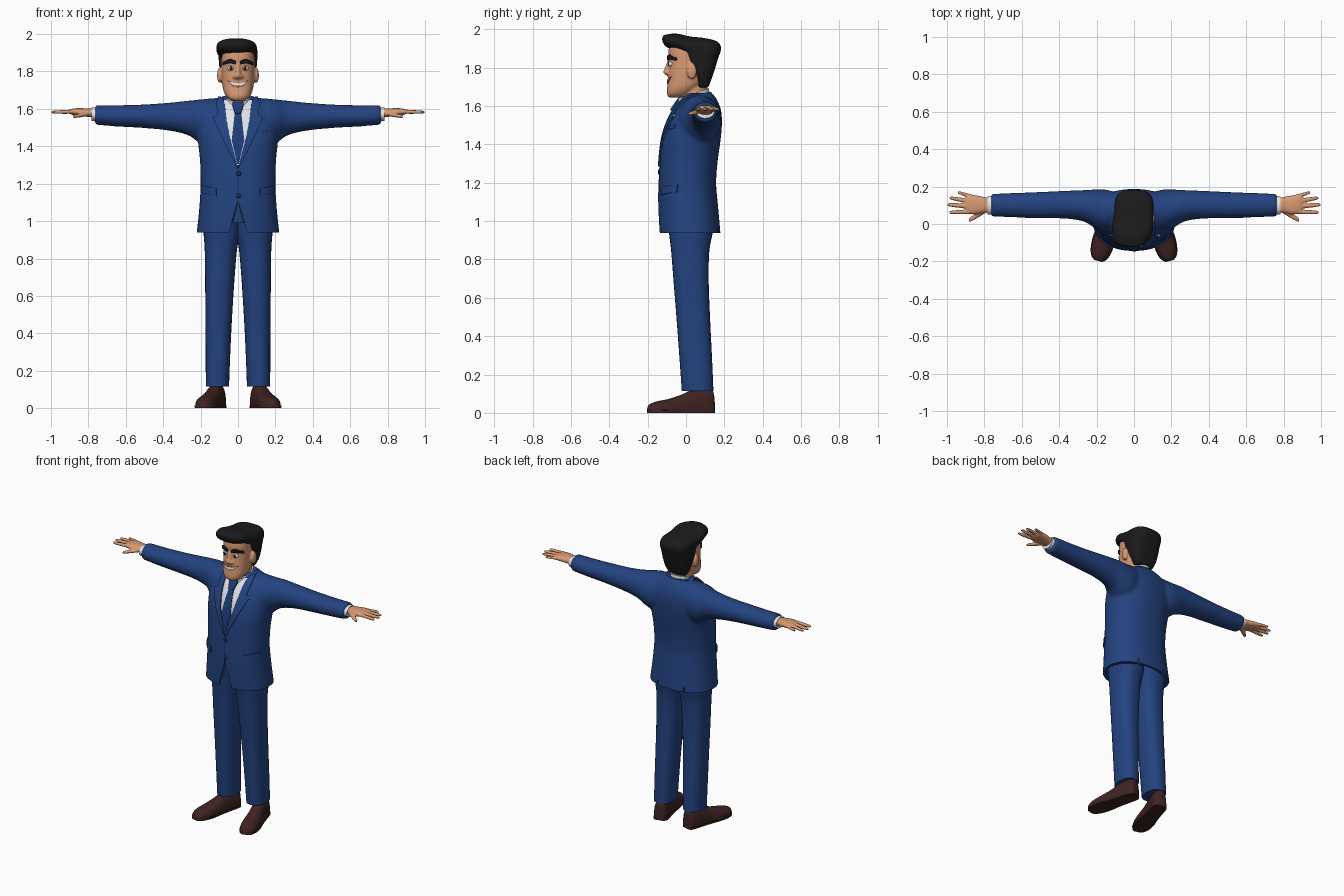
import bpy, bmesh
from math import cos, sin, pi, radians
from mathutils import Matrix, Vector
from mathutils.bvhtree import BVHTree

if "Cube" in bpy.data.objects:
    bpy.data.objects.remove(bpy.data.objects["Cube"])


def material(name, r, g, b):
    m = bpy.data.materials.new(name)
    m.use_nodes = True
    m.diffuse_color = (r, g, b, 1)
    node = next(n for n in m.node_tree.nodes if n.type == 'BSDF_PRINCIPLED')
    node.inputs["Base Color"].default_value = (r, g, b, 1)
    node.inputs["Roughness"].default_value = 0.8
    return m


SUIT = material("suit_blue", .017, .056, .215)
SEAM = material("seam_navy", .008, .025, .1)
TIE = material("tie_blue", .013, .045, .18)
SHIRT = material("shirt_white", .75, .77, .8)
SKIN = material("skin", .68, .32, .17)
HAIR = material("hair_black", .011, .011, .012)
SHOE = material("shoe_brown", .05, .017, .016)
DARK = material("eye_brown", .03, .012, .008)
LIP = material("lip_brown", .28, .09, .05)


def spread(secs, k=4):
    """Smoothly interpolate sections whose first value is the position."""
    n, out = len(secs), []
    vec = [Vector(s) for s in secs]

    def slope(i):
        a, b = vec[max(i - 1, 0)], vec[min(i + 1, n - 1)]
        return (b - a) / (b[0] - a[0])
    for i in range(n - 1):
        h = vec[i + 1][0] - vec[i][0]
        for j in range(k):
            t = j / k
            s = t * t * (3 - 2 * t)
            out.append(vec[i] * (1 - s) + vec[i + 1] * s
                       + slope(i) * (h * t * (1 - t) ** 2)
                       - slope(i + 1) * (h * t * t * (1 - t)))
    return out + [vec[-1]]


def loft(bm, axis, secs, p=2.0, n=28, warp=None, k=4):
    """Closed body through rounded sections (position, u0, u1, v0, v1)."""
    rings = []
    for t, u0, u1, v0, v1 in spread(secs, k):
        ring = []
        for i in range(n):
            c, s = cos(2 * pi * i / n), sin(2 * pi * i / n)
            c, s = [abs(q) ** (2 / p) * (1 if q > 0 else -1) for q in (c, s)]
            u, v = (u0 + u1 + (u1 - u0) * c) / 2, (v0 + v1 + (v1 - v0) * s) / 2
            co = {'X': (t, u, v), 'Y': (u, t, v), 'Z': (u, v, t)}[axis]
            ring.append(bm.verts.new(warp(*co) if warp else co))
        rings.append(ring)
    for a, b in zip(rings, rings[1:]):
        for i in range(n):
            bm.faces.new((a[i], a[i - 1], b[i - 1], b[i]))
    bm.faces.new(rings[0])
    bm.faces.new(rings[-1][::-1])


def ball(bm, centre, size):
    bmesh.ops.create_uvsphere(bm, u_segments=20, v_segments=12, radius=1,
                              matrix=Matrix.LocRotScale(Vector(centre), None, Vector(size)))


def finish(name, bm, mat, mirror=False, voxel=0, smooth=6, cutter=None, shell=0):
    if not shell:
        bmesh.ops.recalc_face_normals(bm, faces=bm.faces[:])
    me = bpy.data.meshes.new(name)
    bm.to_mesh(me)
    bm.free()
    me.materials.append(mat)
    ob = bpy.data.objects.new(name, me)
    bpy.context.collection.objects.link(ob)
    if shell:
        m = ob.modifiers.new("thickness", 'SOLIDIFY')
        m.thickness, m.offset = shell, -1
    if mirror:
        ob.modifiers.new("mirror", 'MIRROR').use_mirror_merge = False
    if voxel:
        m = ob.modifiers.new("blend", 'REMESH')
        m.mode, m.voxel_size = 'VOXEL', voxel
        m = ob.modifiers.new("soften", 'SMOOTH')
        m.iterations = smooth
    if cutter:
        m = ob.modifiers.new("cut", 'BOOLEAN')
        m.operation, m.object, m.solver = 'DIFFERENCE', cutter, 'EXACT'
        m.use_self = True
    bpy.ops.object.select_all(action='DESELECT')
    ob.select_set(True)
    bpy.context.view_layer.objects.active = ob
    bpy.ops.object.convert(target='MESH')
    bpy.ops.object.shade_smooth_by_angle(angle=radians(42))
    return ob


def surface(ob):
    bpy.context.view_layer.update()
    return BVHTree.FromObject(ob, bpy.context.evaluated_depsgraph_get())


def patch(name, tree, rungs, mat, lift=.006, mirror=False, cols=12, steps=5):
    """Thin plate laid on a surface; rungs are (xa, za, xb, zb) seen from the front."""
    rows = [Vector(a).lerp(Vector(b), j / steps)
            for a, b in zip(rungs, rungs[1:]) for j in range(steps)] + [Vector(rungs[-1])]
    bm, grid = bmesh.new(), []
    for r in rows:
        line = []
        for i in range(cols + 1):
            f = i / cols
            start = Vector((r[0] + (r[2] - r[0]) * f, -1, r[1] + (r[3] - r[1]) * f))
            hit, normal, *_ = tree.ray_cast(start, Vector((0, 1, 0)))
            if hit is None:
                hit, normal, *_ = tree.find_nearest(Vector((start.x, 0, start.z)))
            line.append(bm.verts.new(hit + normal * lift))
        grid.append(line)
    for a, b in zip(grid, grid[1:]):
        for i in range(cols):
            bm.faces.new((a[i], a[i + 1], b[i + 1], b[i]))
    bm.normal_update()
    if sum(f.normal.y for f in bm.faces) > 0:
        bmesh.ops.reverse_faces(bm, faces=bm.faces[:])
    return finish(name, bm, mat, mirror, shell=lift)


# Cutter for the hem: flat trim, front notch and two back vents
bm = bmesh.new()
loft(bm, 'Z', [(.8, -.5, .5, -.5, .5), (.938, -.5, .5, -.5, .5)], p=4, k=1)
loft(bm, 'Z', [(.9, -.208, .208, -.124, .168), (.99, -.2, .2, -.128, .16)], k=1)
loft(bm, 'Z', [(.9, -.06, .06, -.2, -.1), (1.1, -.003, .003, -.2, -.115)], p=6, k=1)
for x in (-.1, .1):
    loft(bm, 'Z', [(.9, x - .012, x + .012, .1, .25), (.97, x - .002, x + .002, .12, .25)], p=6, k=1)
hem_cutter = finish("hem_cutter", bm, SUIT)
hem_cutter.hide_render = True

# Jacket: torso blended with both sleeves
bm = bmesh.new()
torso = [(.90, .226, -.137, .183), (1.0, .214, -.142, .174), (1.1, .205, -.144, .165),
         (1.2, .2, -.141, .157), (1.32, .203, -.135, .166), (1.42, .213, -.124, .18),
         (1.5, .215, -.102, .187), (1.57, .2, -.068, .184), (1.62, .165, -.035, .168),
         (1.65, .115, -.01, .15), (1.668, .085, .005, .135)]
loft(bm, 'Z', [(z, -w, w, f, b) for z, w, f, b in torso], p=2.3, n=48)
sleeve = [(.07, .02, .16, 1.45, 1.662), (.15, -.04, .184, 1.40, 1.656),
          (.21, -.022, .185, 1.42, 1.65), (.26, .01, .182, 1.456, 1.645),
          (.36, .028, .178, 1.482, 1.634), (.5, .03, .172, 1.497, 1.624),
          (.64, .035, .166, 1.505, 1.62), (.765, .04, .162, 1.515, 1.62)]
loft(bm, 'X', sleeve)
loft(bm, 'X', [(-x, *r) for x, *r in reversed(sleeve)])
jacket = finish("jacket", bm, SUIT, voxel=.011, cutter=hem_cutter)
bpy.data.objects.remove(hem_cutter)
chest = surface(jacket)

# Shirt front, tie, lapels and jacket details
patch("shirt_front", chest, [(-.004, 1.30, .004, 1.30), (-.055, 1.48, .055, 1.48),
                             (-.072, 1.6, .072, 1.6), (-.075, 1.645, .075, 1.645)], SHIRT, .004)
patch("tie", chest, [(-.004, 1.305, .004, 1.305), (-.033, 1.43, .033, 1.43),
                     (-.017, 1.578, .017, 1.578)], TIE, .009)
patch("tie_knot", chest, [(-.016, 1.57, .016, 1.57), (-.029, 1.615, .029, 1.615),
                          (-.024, 1.635, .024, 1.635)], TIE, .018)
patch("lapels", chest, [(.0, 1.285, .004, 1.285), (.022, 1.37, .058, 1.39), (.046, 1.46, .1, 1.48),
                        (.06, 1.535, .132, 1.55), (.062, 1.55, .108, 1.562),
                        (.07, 1.62, .112, 1.63), (.078, 1.655, .1, 1.66)], SUIT, .0095, True)
patch("front_seam", chest, [(-.002, 1.1, .001, 1.1), (-.002, 1.285, .001, 1.285)], SEAM, .002)
patch("pocket_flaps", chest, [(.115, 1.135, .115, 1.175), (.192, 1.15, .192, 1.19)], SUIT, .007, True)
patch("chest_pocket", chest, [(.125, 1.475, .125, 1.495), (.17, 1.485, .17, 1.505)], SUIT, .004)
patch("lapel_pin", chest, [(.128, 1.545, .128, 1.551), (.134, 1.545, .134, 1.551)], SHIRT, .013, cols=3)
bm = bmesh.new()
for z in (1.255, 1.135):
    ball(bm, (.004, -.141, z), (.013, .006, .013))
finish("buttons", bm, SEAM)

# Collars, tilted down toward the front
bm = bmesh.new()
loft(bm, 'Z', [(1.59, -.08, .08, -.05, .125), (1.67, -.07, .07, -.045, .12)], k=1,
     warp=lambda x, y, z: (x, y, z + .33 * (y - .05)))
finish("shirt_collar", bm, SHIRT)
bm = bmesh.new()
loft(bm, 'Z', [(1.60, -.12, .12, .0, .16), (1.65, -.094, .094, .01, .138), (1.664, -.084, .084, .02, .13)],
     warp=lambda x, y, z: (x, y, z + .15 * (y - .07)))
finish("jacket_collar", bm, SUIT)

# Trousers
bm = bmesh.new()
loft(bm, 'Z', [(.115, .048, .172, -.022, .143), (.3, .041, .173, -.035, .135),
               (.5, .031, .174, -.05, .125), (.7, .018, .176, -.066, .118),
               (.85, .005, .178, -.078, .122), (.95, -.012, .185, -.09, .14),
               (1.06, -.012, .185, -.1, .14)], p=2.4)
finish("trousers", bm, SUIT, mirror=True)

# Shoes and soles, toes turned out
turn = Matrix.Translation((.112, .1, 0)) @ Matrix.Rotation(radians(15), 4, 'Z')
shape = [(-.308, .02, .036), (-.295, .036, .047), (-.26, .051, .06), (-.2, .057, .072),
         (-.12, .05, .098), (-.06, .047, .125), (.02, .044, .13), (.038, .036, .12), (.046, .024, .09)]
for name, mat, grow, low, high in (("shoes", SHOE, 1, .004, 1), ("shoe_soles", SHOE, 1.07, 0, .014)):
    bm = bmesh.new()
    loft(bm, 'Y', [(y, -w * grow, w * grow, -h * .6, h) for y, w, h in shape], p=2.3,
         warp=lambda x, y, z: turn @ Vector((x, y, min(max(z, low), high))))
    finish(name, bm, mat, mirror=True)

# Shirt cuffs
bm = bmesh.new()
loft(bm, 'X', [(.74, .05, .15, 1.532, 1.608), (.784, .052, .148, 1.535, 1.606)], k=1)
finish("shirt_cuffs", bm, SHIRT, mirror=True)

# Hands: palm, four fingers and thumb
bm = bmesh.new()
loft(bm, 'X', [(.75, .064, .136, 1.55, 1.6), (.8, .06, .144, 1.557, 1.602), (.85, .052, .154, 1.563, 1.604),
               (.885, .056, .156, 1.568, 1.601), (.9, .07, .145, 1.574, 1.596)], p=2.4)
digits = [(.86, .066, .99, .062, .0125), (.86, .093, 1.0, .104, .013), (.86, .119, .988, .14, .0125),
          (.85, .142, .945, .17, .011), (.79, .078, .885, .018, .0135)]
for i, (xa, ya, xb, yb, r) in enumerate(digits):
    za, zb = (1.575, 1.558) if i == 4 else (1.586, 1.582)
    secs = []
    for f, g in ((0, 1), (.35, 1), (.7, .9), (.9, .75), (.97, .5), (1, .15)):
        x, y, z = xa + (xb - xa) * f, ya + (yb - ya) * f, za + (zb - za) * f
        w = r * g * (1.25 if i == 4 else 1)
        secs.append((x, y - w, y + w, z - r * g * .85, z + r * g * .85))
    loft(bm, 'X', secs, n=14, k=2)
finish("hands", bm, SKIN, mirror=True, voxel=.005, smooth=2)

# Head, neck, nose and ears
bm = bmesh.new()
skull = [(1.643, .03, -.085, -.03), (1.652, .048, -.095, .0), (1.668, .064, -.1, .03), (1.695, .077, -.098, .065),
         (1.73, .084, -.094, .1), (1.78, .087, -.091, .115), (1.83, .088, -.088, .12),
         (1.88, .087, -.092, .12), (1.925, .078, -.08, .11), (1.945, .05, -.05, .08)]
loft(bm, 'Z', [(z, -w, w, f, b) for z, w, f, b in skull], p=2.4, n=40)
loft(bm, 'Z', [(1.58, -.064, .064, -.03, .112), (1.74, -.06, .06, -.02, .108)], k=1)
loft(bm, 'Z', [(1.76, -.016, .016, -.105, -.07), (1.775, -.018, .018, -.12, -.07),
               (1.8, -.013, .013, -.11, -.07), (1.84, -.011, .011, -.096, -.07)], n=16)
for s in (-1, 1):
    ball(bm, (.016 * s, -.095, 1.773), (.012, .013, .012))
    ball(bm, (.098 * s, .03, 1.78), (.014, .026, .042))
head = finish("head", bm, SKIN, voxel=.006, smooth=3)
face = surface(head)

# Eyes
for name, mat, y, size in (("eyes", SHIRT, -.0795, (.019, .012, .014)), ("irises", DARK, -.087, (.0095, .008, .011))):
    bm = bmesh.new()
    ball(bm, (.038, y, 1.818), size)
    finish(name, bm, mat, mirror=True)

# Brows, mouth and teeth
patch("eyebrows", face, [(.012, 1.838, .012, 1.856), (.042, 1.845, .042, 1.868),
                         (.076, 1.836, .076, 1.85)], HAIR, .009, True)
patch("lips", face, [(-.054, 1.748, -.054, 1.752), (-.03, 1.722, -.03, 1.745), (0, 1.715, 0, 1.741),
                     (.03, 1.722, .03, 1.745), (.054, 1.748, .054, 1.752)], LIP, .003)
patch("teeth", face, [(-.046, 1.744, -.046, 1.747), (-.026, 1.727, -.026, 1.742), (0, 1.722, 0, 1.738),
                      (.026, 1.727, .026, 1.742), (.046, 1.744, .046, 1.747)], SHIRT, .005)

# Hair: back mass blended with a swept quiff
bm = bmesh.new()
back = [(1.695, .064, .06, .116), (1.74, .085, .048, .133), (1.79, .096, .02, .15), (1.85, .102, -.008, .168),
        (1.9, .105, -.02, .183), (1.935, .094, -.04, .165), (1.95, .06, -.04, .12)]
loft(bm, 'Z', [(z, -w, w, f, b) for z, w, f, b in back], p=3, n=40)
loft(bm, 'Y', [(-.124, -.05, .02, 1.935, 1.965), (-.105, -.095, .06, 1.908, 1.972),
               (-.05, -.115, .096, 1.89, 1.977), (.02, -.114, .103, 1.86, 1.962),
               (.1, -.095, .095, 1.86, 1.953), (.16, -.05, .05, 1.87, 1.93)], p=2.4)
finish("hair", bm, HAIR, voxel=.007, smooth=4)
